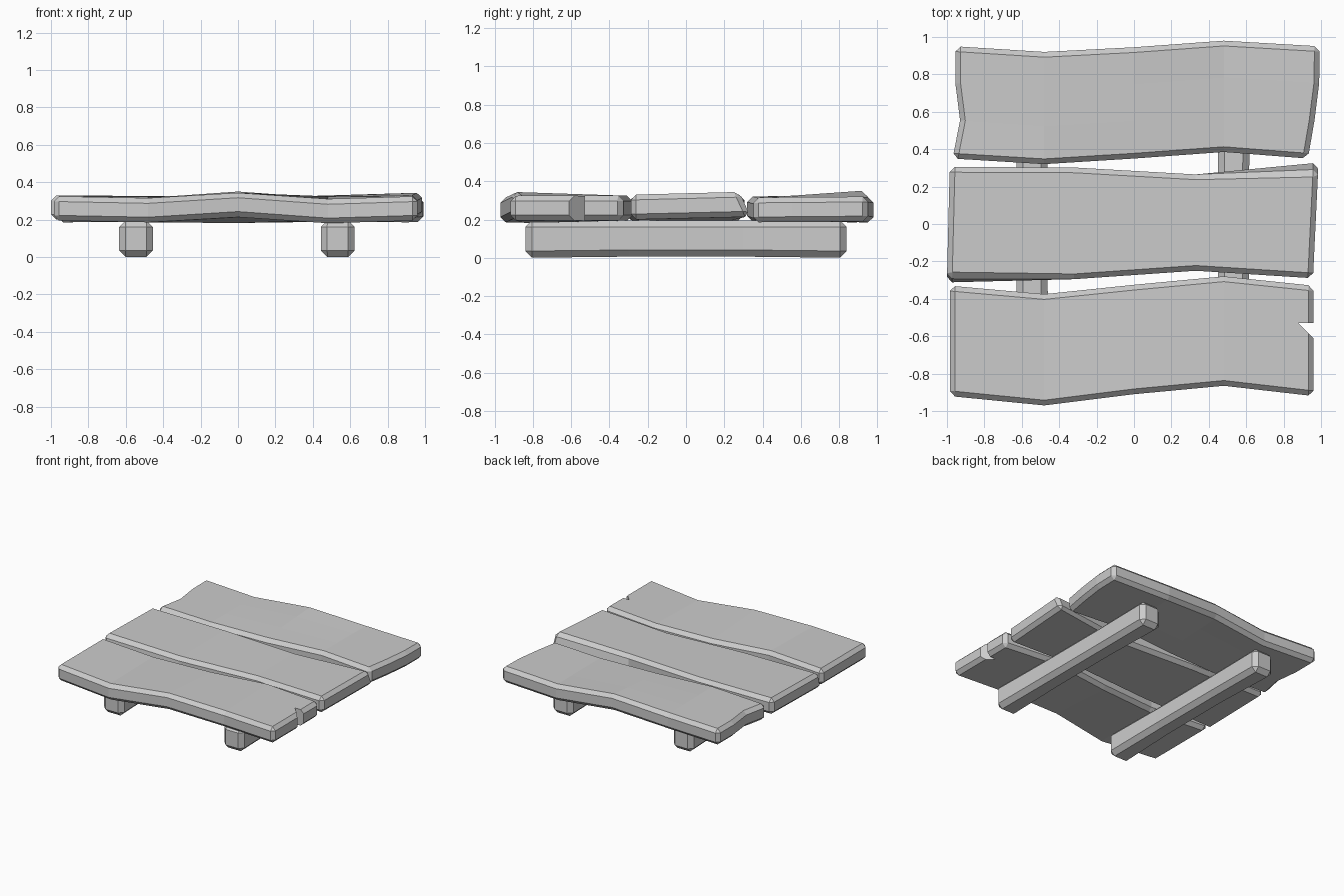
import bpy, bmesh

if "Cube" in bpy.data.objects:
    bpy.data.objects.remove(bpy.data.objects["Cube"])


def bevel(ob, width):
    m = ob.modifiers.new("chamfer", 'BEVEL')
    m.width = width
    m.segments = 1
    m.limit_method = 'ANGLE'
    m.angle_limit = 0.8
    return ob


def make_object(name, bm):
    bmesh.ops.recalc_face_normals(bm, faces=bm.faces)
    me = bpy.data.meshes.new(name)
    bm.to_mesh(me)
    bm.free()
    ob = bpy.data.objects.new(name, me)
    bpy.context.collection.objects.link(ob)
    return ob


def slab(name, point, nu, nv, width):
    """Closed slab from a grid: point(i, j, top) gives each corner."""
    bm = bmesh.new()
    g = [[[bm.verts.new(point(i, j, k)) for j in range(nv)]
          for i in range(nu)] for k in (0, 1)]
    for i in range(nu - 1):
        for j in range(nv - 1):
            for k in (0, 1):
                bm.faces.new((g[k][i][j], g[k][i + 1][j],
                              g[k][i + 1][j + 1], g[k][i][j + 1]))
    rim = [(i, 0) for i in range(nu)]
    rim += [(nu - 1, j) for j in range(1, nv)]
    rim += [(i, nv - 1) for i in range(nu - 2, -1, -1)]
    rim += [(0, j) for j in range(nv - 2, 0, -1)]
    for a, b in zip(rim, rim[1:] + rim[:1]):
        bm.faces.new((g[0][a[0]][a[1]], g[0][b[0]][b[1]],
                      g[1][b[0]][b[1]], g[1][a[0]][a[1]]))
    return bevel(make_object(name, bm), width)


def plank(name, stations, rows, left, right, thick=0.13):
    """stations: (x, front y, back y, front z, back z, front inset, back inset)."""
    n = len(stations)

    def point(i, j, k):
        x, yf, yb, zf, zb, inf, inb = stations[i]
        if k:
            yf, yb = yf + inf, yb - inb
        t = rows[j]
        x = left[j] if i == 0 else right[j] if i == n - 1 else x
        return (x, yf + (yb - yf) * t, zf + (zb - zf) * t + k * thick)
    return slab(name, point, n, len(rows), 0.028)


# Three warped planks
front = plank("front_plank", [
    (-0.98, -0.92, -0.33, 0.195, 0.195, 0, 0),
    (-0.48, -0.97, -0.375, 0.185, 0.195, 0, 0),
    (0.00, -0.91, -0.325, 0.215, 0.18, 0, 0),
    (0.48, -0.865, -0.28, 0.18, 0.195, 0, 0),
    (0.96, -0.92, -0.33, 0.195, 0.195, 0, 0)],
    (0, 1), (-0.985, -0.985), (0.96, 0.96))

plank("middle_plank", [
    (-0.99, -0.32, 0.305, 0.20, 0.20, 0.035, 0),
    (-0.32, -0.295, 0.302, 0.19, 0.195, 0, 0),
    (0.33, -0.25, 0.265, 0.19, 0.195, 0, 0),
    (0.97, -0.29, 0.34, 0.20, 0.215, 0, 0.06)],
    (0, 1), (-1.0, -0.985), (0.957, 0.985))

plank("back_plank", [
    (-0.96, 0.35, 0.95, 0.185, 0.19, 0, 0),
    (-0.48, 0.32, 0.92, 0.19, 0.185, 0, 0),
    (0.00, 0.35, 0.945, 0.18, 0.222, 0, 0),
    (0.48, 0.385, 0.98, 0.19, 0.185, 0, 0),
    (0.99, 0.35, 0.95, 0.185, 0.19, 0, 0)],
    (0, 0.34, 0.67, 1), (-0.97, -0.93, -0.955, -0.955), (0.93, 0.965, 0.99, 0.993))

# Split notch in the end of the front plank
bm = bmesh.new()
tri = [(0.88, -0.53), (1.02, -0.672), (1.02, -0.53)]
lo, hi = ([bm.verts.new((x, y, z)) for x, y in tri] for z in (0.0, 0.5))
bm.faces.new(lo)
bm.faces.new(hi)
for a in range(3):
    b = (a + 1) % 3
    bm.faces.new((lo[a], lo[b], hi[b], hi[a]))
cutter = make_object("notch_cutter", bm)
cutter.hide_render = True
cutter.hide_set(True)
cut = front.modifiers.new("notch", 'BOOLEAN')
cut.operation = 'DIFFERENCE'
cut.solver = 'EXACT'
cut.object = cutter

# Two slightly bowed support beams
ys = (-0.84, -0.3, 0.3, 0.84)
for name, cx, bow in (("left_beam", -0.545, 0.012), ("right_beam", 0.533, 0.006)):
    def beam_point(i, j, k):
        mid = i in (1, 2)
        w = 0.083 if mid else 0.091
        z = 0.195 if k else (bow if mid else 0.0)
        return (cx + (w if j else -w), ys[i], z)
    slab(name, beam_point, 4, 2, 0.035)
